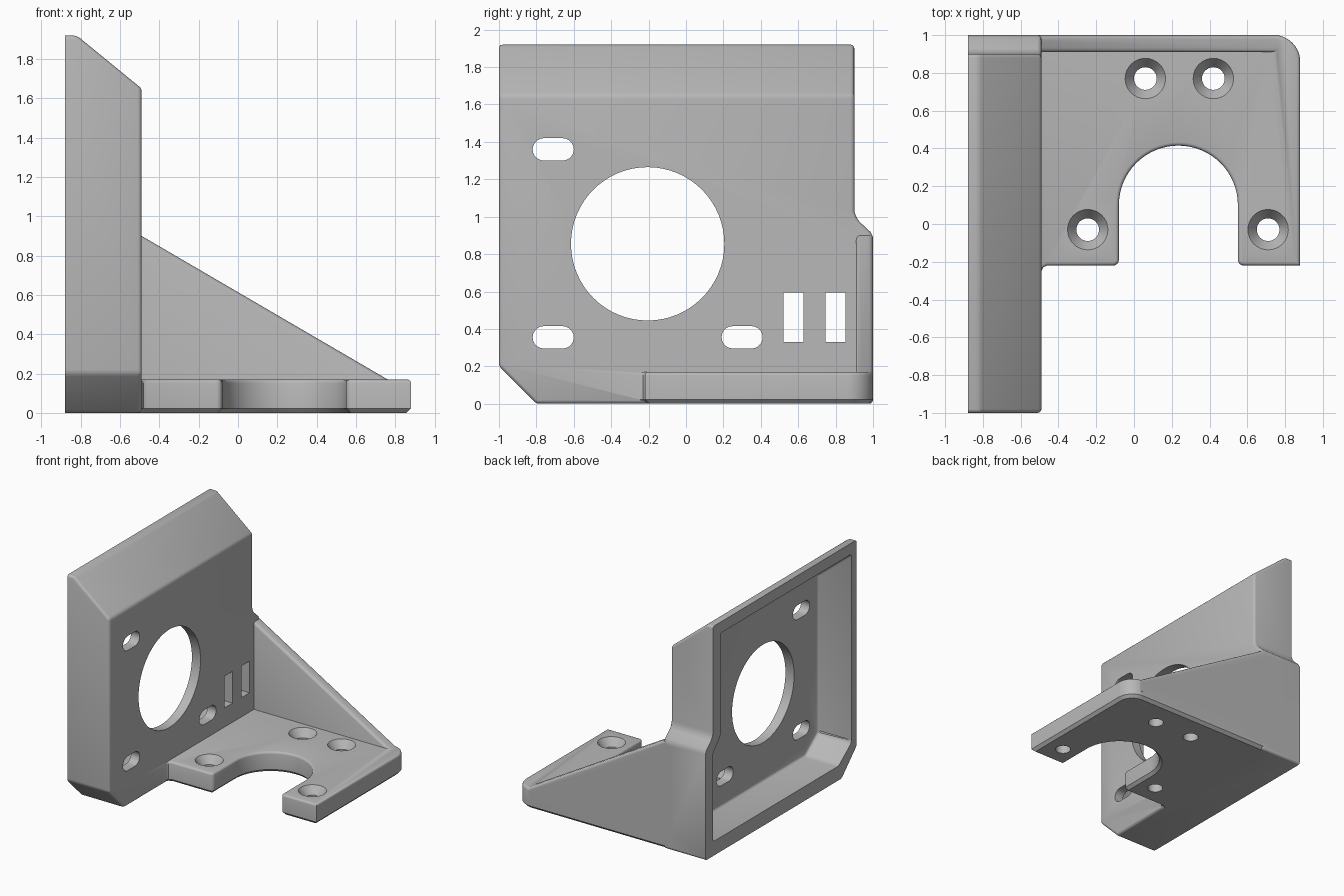
import bpy, bmesh, math
from mathutils import Vector

old = bpy.data.objects.get("Cube")
if old:
    bpy.data.objects.remove(old, do_unlink=True)

grey = bpy.data.materials.new("light grey")
grey.use_nodes = True
GREY = (0.48, 0.48, 0.48, 1)
grey.diffuse_color = GREY
grey.node_tree.nodes["Principled BSDF"].inputs["Base Color"].default_value = GREY


def to_object(name, bm):
    bmesh.ops.recalc_face_normals(bm, faces=bm.faces)
    mesh = bpy.data.meshes.new(name)
    bm.to_mesh(mesh)
    bm.free()
    mesh.materials.append(grey)
    ob = bpy.data.objects.new(name, mesh)
    bpy.context.collection.objects.link(ob)
    return ob


def prism(points, axis, low, high):
    """Extrude a 2D outline along x, y or z."""
    bm = bmesh.new()

    def place(p, d):
        c = list(p)
        c.insert("xyz".index(axis), d)
        return c
    face = bm.faces.new([bm.verts.new(place(p, low)) for p in points])
    ext = bmesh.ops.extrude_face_region(bm, geom=[face])
    verts = [g for g in ext["geom"] if isinstance(g, bmesh.types.BMVert)]
    bmesh.ops.translate(bm, verts=verts, vec=place((0, 0), high - low))
    bmesh.ops.recalc_face_normals(bm, faces=bm.faces)
    return bm


def slope_cut(bm, point):
    """Trim everything above the slanted top of the wall."""
    geom = bm.verts[:] + bm.edges[:] + bm.faces[:]
    cut = bmesh.ops.bisect_plane(bm, geom=geom, plane_co=point,
                                 plane_no=Vector((0.27, 0, 0.33)), clear_outer=True)
    rim = [g for g in cut["geom_cut"] if isinstance(g, bmesh.types.BMEdge)]
    bmesh.ops.edgeloop_fill(bm, edges=rim)


def round_edges(bm, test, width, segments=3):
    edges = [e for e in bm.edges if len(e.link_faces) == 2
             and e.calc_face_angle() > 0.5 and test(e)]
    bmesh.ops.bevel(bm, geom=edges, offset=width, segments=segments,
                    profile=0.5, affect="EDGES", clamp_overlap=True)


def all_at(axis, value):
    return lambda e: all(abs(v.co[axis] - value) < 1e-4 for v in e.verts)


def arc(cx, cy, r, start, end, n):
    angles = [math.radians(start + (end - start) * i / n) for i in range(n + 1)]
    return [(cx + r * math.cos(a), cy + r * math.sin(a)) for a in angles]


def combine(body, other, operation):
    mod = body.modifiers.new(operation.lower(), "BOOLEAN")
    mod.operation = operation
    mod.solver = "EXACT"
    mod.object = other
    bpy.context.view_layer.objects.active = body
    bpy.ops.object.modifier_apply(modifier=mod.name)
    bpy.data.objects.remove(other, do_unlink=True)


# Upright wall with slanted top, clipped lower corner and stepped rear edge
wall = prism([(-0.8, 0), (1, 0), (1, 0.89), (0.985, 0.92), (0.915, 0.985),
              (0.9, 1.03), (0.9, 1.92), (-1, 1.92), (-1, 0.2)], "x", -0.88, -0.49)
slope_cut(wall, (-0.49, 0, 1.65))
round_edges(wall, lambda e: not all_at(0, -0.88)(e), 0.02)
body = to_object("bracket_body", wall)

# Base plate with a U-shaped opening
outline = [(-0.56, -0.25), (-0.49, -0.25), (-0.48, -0.23), (-0.46, -0.22)]
outline += arc(-0.11, -0.19, 0.03, -90, 0, 4)
outline += arc(0.235, 0.1, 0.315, 180, 0, 32)
outline += arc(0.58, -0.19, 0.03, 180, 270, 4)
outline += [(0.88, -0.22)] + arc(0.74, 0.86, 0.14, 0, 90, 10) + [(-0.56, 1)]
plate = prism(outline, "z", 0, 0.17)
round_edges(plate, all_at(2, 0), 0.035, 1)
round_edges(plate, all_at(2, 0.17), 0.018)
combine(body, to_object("base_plate", plate), "UNION")

# Triangular rear rib
rib = prism([(-0.55, 0.06), (-0.55, 0.87), (-0.49, 0.9), (0.77, 0.165), (0.77, 0.06)],
            "y", 0.91, 1)
round_edges(rib, lambda e: abs(e.verts[0].co.x - e.verts[1].co.x) > 1
            and max(v.co.z for v in e.verts) > 0.5, 0.022)
combine(body, to_object("rear_rib", rib), "UNION")

# Hollow in the outer side of the wall
pocket = prism([(-0.76, 0.12), (0.9, 0.12), (0.9, 0.86), (0.8, 0.97), (0.8, 1.83),
                (-0.93, 1.83), (-0.93, 0.25)], "x", -1, -0.57)
slope_cut(pocket, (-0.57, 0, 1.58))
round_edges(pocket, lambda e: not all_at(0, -1)(e), 0.02)
combine(body, to_object("pocket_cutter", pocket), "DIFFERENCE")

# Large round opening in the wall
opening = prism(arc(-0.205, 0.855, 0.41, 0, 354.375, 63), "x", -1, -0.3)
combine(body, to_object("opening_cutter", opening), "DIFFERENCE")

# Slotted screw holes
for y, z in [(-0.71, 1.36), (-0.71, 0.355), (0.3, 0.355)]:
    slot = arc(y + 0.05, z, 0.06, -90, 90, 10) + arc(y - 0.05, z, 0.06, 90, 270, 10)
    combine(body, to_object("slot_cutter", prism(slot, "x", -1, -0.3)), "DIFFERENCE")

# Rectangular tie slots
for y in (0.575, 0.8):
    rect = [(y - 0.053, 0.33), (y + 0.053, 0.33), (y + 0.053, 0.595), (y - 0.053, 0.595)]
    combine(body, to_object("tie_cutter", prism(rect, "x", -1, -0.3)), "DIFFERENCE")

# Countersunk holes in the base plate
for x, y in [(0.06, 0.77), (0.42, 0.77), (-0.245, -0.03), (0.71, -0.03)]:
    bm = bmesh.new()
    rings = []
    for r, z in [(0.06, -0.1), (0.06, 0.105), (0.107, 0.17), (0.107, 0.22)]:
        rings.append([bm.verts.new((*p, z)) for p in arc(x, y, r, 0, 348.75, 31)])
    bm.faces.new(rings[0])
    bm.faces.new(rings[-1])
    for a, b in zip(rings, rings[1:]):
        for i in range(len(a)):
            j = (i + 1) % len(a)
            bm.faces.new((a[i], a[j], b[j], b[i]))
    combine(body, to_object("screw_cutter", bm), "DIFFERENCE")

bpy.ops.object.select_all(action="DESELECT")
body.select_set(True)
bpy.context.view_layer.objects.active = body
bpy.ops.object.shade_smooth_by_angle(angle=math.radians(35))
